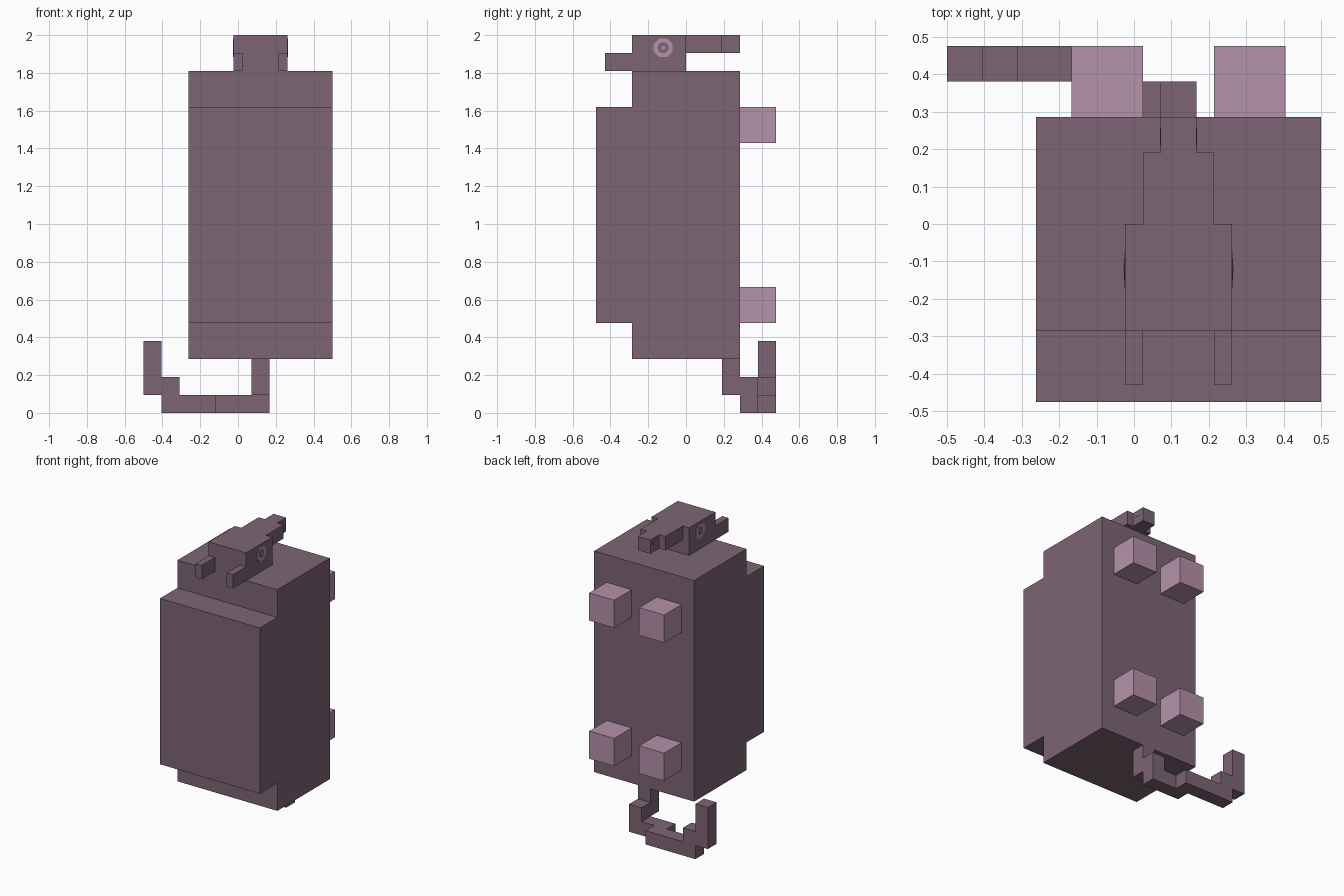
import bpy, bmesh, math
from mathutils import Matrix, Vector

cube = bpy.data.objects.get("Cube")
if cube:
    bpy.data.objects.remove(cube, do_unlink=True)

U = 2 / 21        # one grid cell of the blocky model
SHIFT = 0.25      # sideways offset, in cells, of the body on the grid


def material(name, rgb):
    mat = bpy.data.materials.new(name)
    mat.use_nodes = True
    mat.diffuse_color = (*rgb, 1)
    bsdf = mat.node_tree.nodes["Principled BSDF"]
    bsdf.inputs["Base Color"].default_value = (*rgb, 1)
    bsdf.inputs["Roughness"].default_value = 0.9
    return mat


MAUVE = material("dusky mauve", (0.205, 0.130, 0.178))
PINK = material("pale pink", (0.462, 0.287, 0.407))


def finish(name, bm, mat):
    mesh = bpy.data.meshes.new(name)
    bm.to_mesh(mesh)
    bm.free()
    mesh.materials.append(mat)
    obj = bpy.data.objects.new(name, mesh)
    bpy.context.collection.objects.link(obj)
    return obj


def box(name, x, y, z, mat=MAUVE):
    """Block spanning the given ranges, in grid cells."""
    spans = [[v + SHIFT for v in x], y, z]
    centre = Vector([(a + b) / 2 * U for a, b in spans])
    size = [(b - a) * U for a, b in spans]
    bm = bmesh.new()
    bmesh.ops.create_cube(bm, size=1, matrix=Matrix.Translation(centre) @ Matrix.Diagonal((*size, 1)))
    return finish(name, bm, mat)


def octagon_plate(name, x, y, z, width, depth, mat):
    """Thin eight-sided plate facing sideways."""
    bm = bmesh.new()
    radius = width / 2 / math.cos(math.pi / 8)
    turn = Matrix.Rotation(math.pi / 2, 4, 'Y') @ Matrix.Rotation(math.pi / 8, 4, 'Z')
    place = Matrix.Translation(Vector((x + SHIFT, y, z)) * U)
    bmesh.ops.create_cone(bm, cap_ends=True, segments=8, radius1=radius * U,
                          radius2=radius * U, depth=depth * U, matrix=place @ turn)
    return finish(name, bm, mat)


# Body with raised front slab
box("body", (-3, 5), (-3, 3), (3, 19))
box("front_slab", (-3, 5), (-5, -3), (5, 17))

# Four stubby feet on the back
for level, z in (("lower", 5), ("upper", 15)):
    for side, x in (("right", -2), ("left", 2)):
        box(f"{level}_{side}_foot", (x, x + 2), (3, 5), (z, z + 2), PINK)

# Head, stepped snout
box("head", (-0.5, 2.5), (-3, 0), (19, 21))
box("snout", (0, 2), (0, 2), (20, 21))
box("snout_tip", (0.5, 1.5), (2, 3), (20, 21))

# Ears, eyes and nostrils, mirrored about the middle of the head
MID = 1
for side, s in (("right", -1), ("left", 1)):
    def span(a, b):
        return sorted((MID + s * a, MID + s * b))
    box(f"{side}_ear", span(1, 1.5), (-4.5, -3), (19, 20))
    eye_y, eye_z = -1.27, 20.3
    octagon_plate(f"{side}_eye_rim", MID + s * 1.5, eye_y, eye_z, 1.05, 0.04, PINK)
    octagon_plate(f"{side}_eye", MID + s * 1.5, eye_y, eye_z, 0.6, 0.06, MAUVE)
    box(f"{side}_eye_glint", span(1.5, 1.54), (eye_y - 0.1, eye_y + 0.1),
        (eye_z - 0.1, eye_z + 0.1), PINK)
    box(f"{side}_nostril", span(0.5, 0.52), (2.2, 2.7), (20.55, 20.8))

# Curling tail
tail = [
    ((0.5, 1.5), (2, 3), (1, 3)),
    ((0.5, 1.5), (3, 4), (0, 2)),
    ((-1.5, 0.5), (3, 4), (0, 1)),
    ((-4.5, -0.5), (4, 5), (0, 1)),
    ((-4.5, -3.5), (4, 5), (1, 2)),
    ((-5.5, -4.5), (4, 5), (1, 4)),
]
for i, ranges in enumerate(tail, 1):
    box(f"tail_segment_{i}", *ranges)
